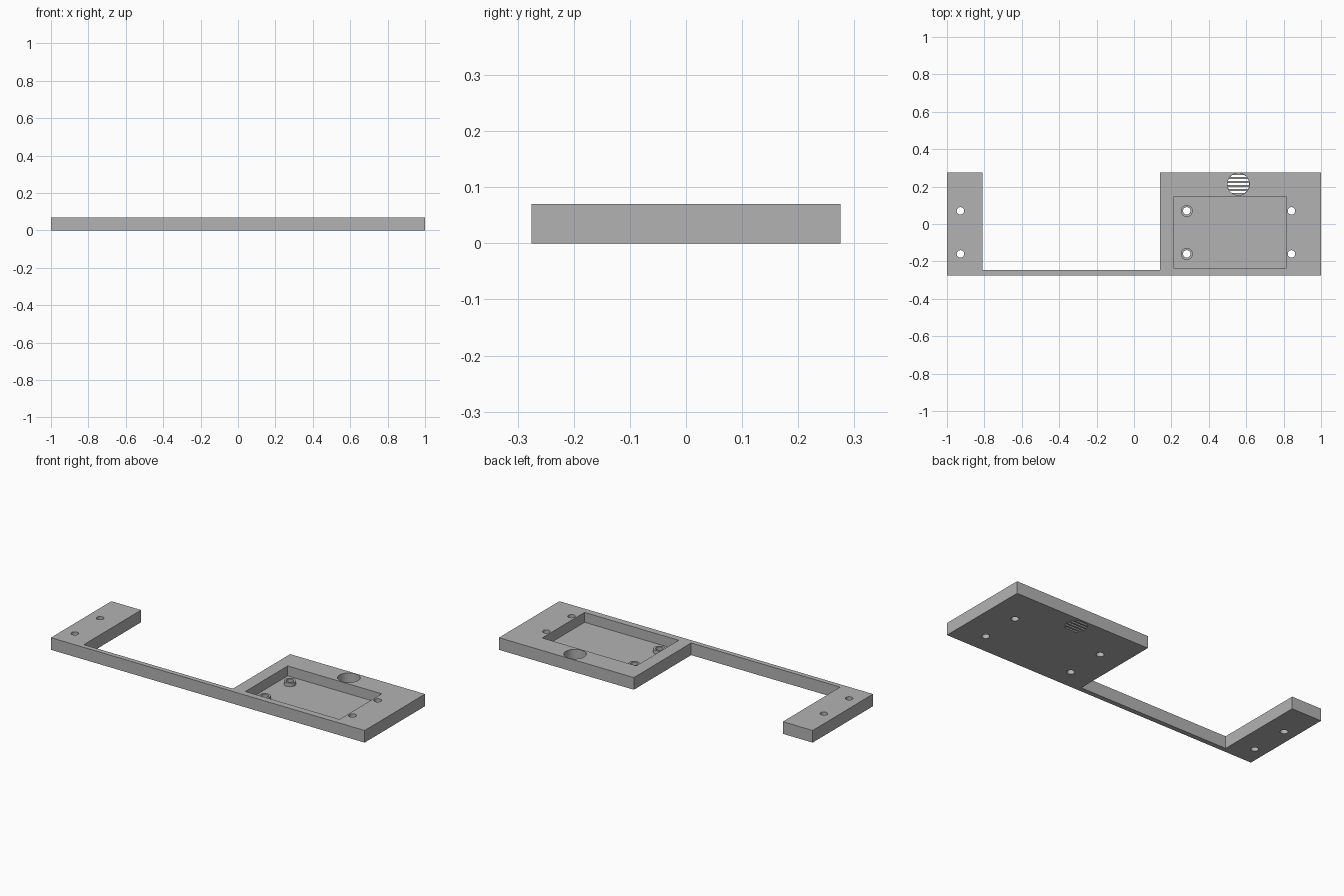
import bpy, bmesh, math

if "Cube" in bpy.data.objects:
    bpy.data.objects.remove(bpy.data.objects["Cube"])

HEIGHT, FLOOR, BOSS_TOP = 0.07, 0.013, 0.034
grey = bpy.data.materials.new("plain grey")
grey.diffuse_color = (0.45, 0.45, 0.45, 1)
grey.use_nodes = True
grey.node_tree.nodes["Principled BSDF"].inputs["Base Color"].default_value = grey.diffuse_color


def prism(name, outline, z0, z1):
    """Solid made by extruding a flat outline upward."""
    bm = bmesh.new()
    face = bm.faces.new([bm.verts.new((x, y, z0)) for x, y in outline])
    ext = bmesh.ops.extrude_face_region(bm, geom=[face])
    top = [v for v in ext["geom"] if isinstance(v, bmesh.types.BMVert)]
    bmesh.ops.translate(bm, verts=top, vec=(0, 0, z1 - z0))
    bmesh.ops.recalc_face_normals(bm, faces=bm.faces)
    mesh = bpy.data.meshes.new(name)
    bm.to_mesh(mesh)
    bm.free()
    mesh.materials.append(grey)
    obj = bpy.data.objects.new(name, mesh)
    bpy.context.collection.objects.link(obj)
    return obj


def circle(cx, cy, r, n=32):
    return [(cx + r * math.cos(2 * math.pi * i / n),
             cy + r * math.sin(2 * math.pi * i / n)) for i in range(n)]


def rect(x0, y0, x1, y1):
    return [(x0, y0), (x1, y0), (x1, y1), (x0, y1)]


def slot(cx, cy, r, y0, y1, n=6):
    """Horizontal strip with ends that follow a circle."""
    ys = [y0 + (y1 - y0) * i / n for i in range(n + 1)]
    right = [(cx + math.sqrt(r * r - y * y), cy + y) for y in ys]
    left = [(cx - math.sqrt(r * r - y * y), cy + y) for y in reversed(ys)]
    return right + left


def combine(target, tool, operation):
    """Apply a boolean at once and drop the tool."""
    mod = target.modifiers.new("shape", 'BOOLEAN')
    mod.object, mod.operation, mod.solver = tool, operation, 'EXACT'
    bpy.context.view_layer.objects.active = target
    bpy.ops.object.modifier_apply(modifier=mod.name)
    bpy.data.objects.remove(tool)


# Bracket outline: left foot, thin connecting bar, wide plate
bracket = prism("mounting_bracket", [
    (-1, -0.275), (1, -0.275), (1, 0.275), (0.14, 0.275),
    (0.14, -0.247), (-0.81, -0.247), (-0.81, 0.275), (-1, 0.275)], 0, HEIGHT)

# Rectangular pocket
combine(bracket, prism("pocket_cutter", rect(0.213, -0.237, 0.813, 0.148),
                       FLOOR, 0.1), 'DIFFERENCE')

# Round well with slotted grille in its floor
GX, GY, GR = 0.558, 0.213, 0.059
combine(bracket, prism("well_cutter", circle(GX, GY, GR, 48), FLOOR, 0.1), 'DIFFERENCE')
for i in range(-2, 3):
    y = i * 0.0215
    combine(bracket, prism("slot_cutter", slot(GX, GY, GR - 0.001, y - 0.0054, y + 0.0054),
                           -0.05, 0.03), 'DIFFERENCE')

# Raised bosses inside the pocket, then screw holes through everything
ROWS = (0.07, -0.16)
for y in ROWS:
    combine(bracket, prism("boss", circle(0.282, y, 0.032), FLOOR - 0.006, BOSS_TOP), 'UNION')
for y in ROWS:
    for x in (-0.928, 0.282, 0.842):
        combine(bracket, prism("hole_cutter", circle(x, y, 0.02), -0.05, 0.12), 'DIFFERENCE')

# Smooth round walls, crisp edges
bpy.ops.object.select_all(action='DESELECT')
bracket.select_set(True)
bpy.context.view_layer.objects.active = bracket
bpy.ops.object.shade_smooth_by_angle(angle=math.radians(30))
